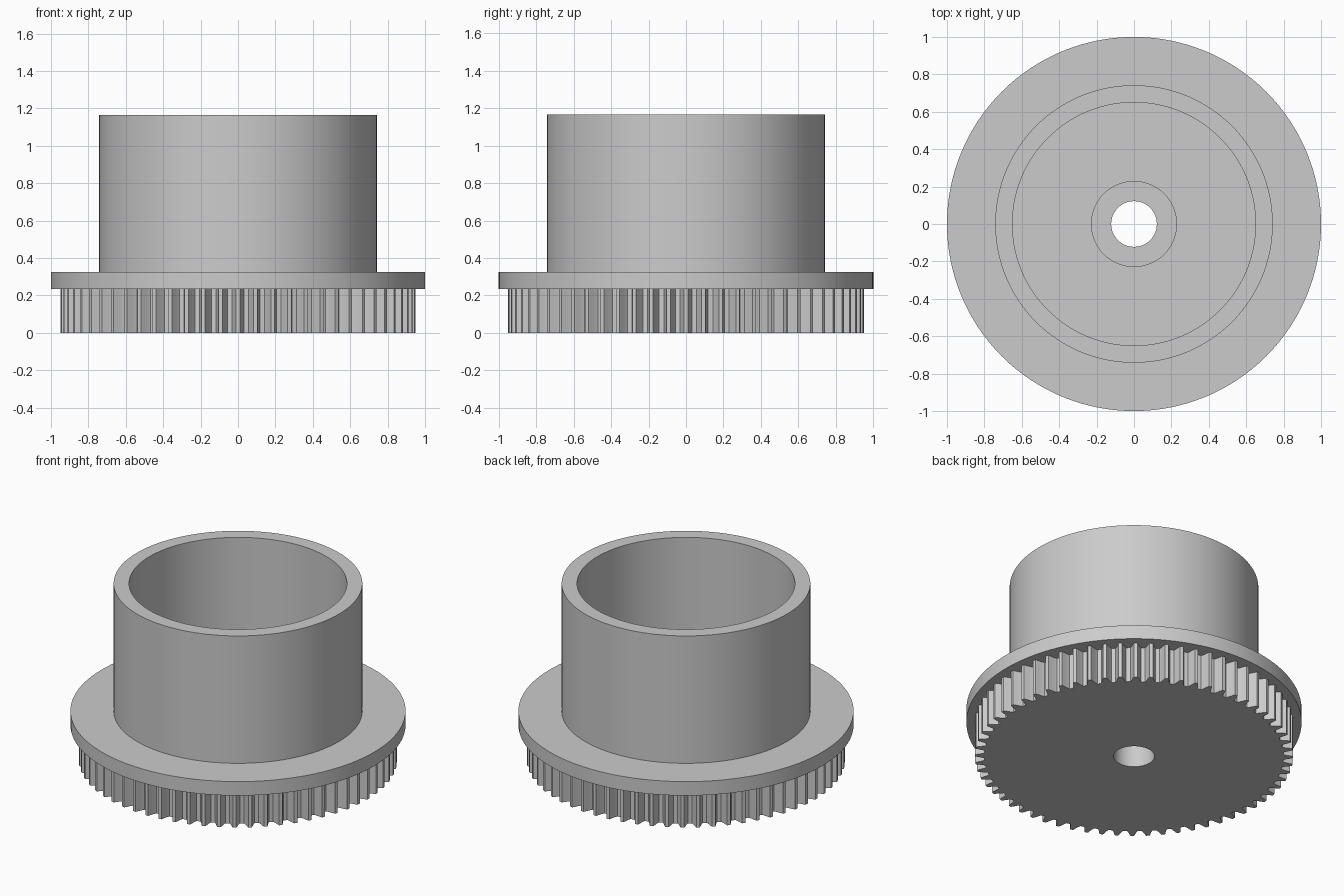
import bpy, bmesh
from math import sin, cos, pi, radians

cube = bpy.data.objects.get("Cube")
if cube:
    bpy.data.objects.remove(cube, do_unlink=True)

SEGMENTS = 128
BORE, HUB, INNER, OUTER, FLANGE = 0.122, 0.23, 0.65, 0.742, 1.0
GEAR_TOP, FLANGE_TOP, HUB_TOP, TOP = 0.234, 0.326, 0.75, 1.165
TEETH, ROOT, TIP = 64, 0.892, 0.95

grey = bpy.data.materials.new("plain_grey")
grey.use_nodes = True
grey.diffuse_color = (0.6, 0.6, 0.6, 1)
grey.node_tree.nodes["Principled BSDF"].inputs["Base Color"].default_value = (0.6, 0.6, 0.6, 1)


def circle(radius, count=SEGMENTS):
    return [(radius * cos(2 * pi * i / count), radius * sin(2 * pi * i / count))
            for i in range(count)]


def finish(name, bm):
    bmesh.ops.recalc_face_normals(bm, faces=bm.faces)
    mesh = bpy.data.meshes.new(name)
    bm.to_mesh(mesh)
    bm.free()
    mesh.materials.append(grey)
    obj = bpy.data.objects.new(name, mesh)
    bpy.context.collection.objects.link(obj)
    bpy.ops.object.select_all(action='DESELECT')
    bpy.context.view_layer.objects.active = obj
    obj.select_set(True)
    bpy.ops.object.shade_smooth_by_angle(angle=radians(25))
    return obj


def loft(name, loops):
    """Bridge a closed chain of equal-length rings, given as (points, z)."""
    bm = bmesh.new()
    rings = [[bm.verts.new((x, y, z)) for x, y in pts] for pts, z in loops]
    for a, b in zip(rings, rings[1:] + rings[:1]):
        for i in range(len(a)):
            j = (i + 1) % len(a)
            bm.faces.new((a[i], a[j], b[j], b[i]))
    return finish(name, bm)


def gear_outline():
    # Each tooth: root gap, curved flanks and a narrow flat tip
    half_tooth = [(-0.5, 0), (-0.36, 0), (-0.26, 0.3), (-0.19, 0.65), (-0.11, 1)]
    tooth = half_tooth + [(-t, h) for t, h in reversed(half_tooth[1:])]
    pts = []
    for n in range(TEETH):
        for t, h in tooth:
            angle = 2 * pi * (n + t) / TEETH
            r = ROOT + (TIP - ROOT) * h
            pts.append((r * cos(angle), r * sin(angle)))
    return pts


# Toothed ring with a central bore
outline = gear_outline()
bore = circle(BORE, len(outline))
loft("gear_ring", [(bore, 0), (outline, 0), (outline, GEAR_TOP), (bore, GEAR_TOP)])

# Flange, open drum and central hub turned as one profile
profile = [(BORE, GEAR_TOP), (FLANGE, GEAR_TOP), (FLANGE, FLANGE_TOP),
           (OUTER, FLANGE_TOP), (OUTER, TOP), (INNER, TOP),
           (INNER, FLANGE_TOP), (HUB, FLANGE_TOP), (HUB, HUB_TOP), (BORE, HUB_TOP)]
loft("flanged_drum", [(circle(r), z) for r, z in profile])
